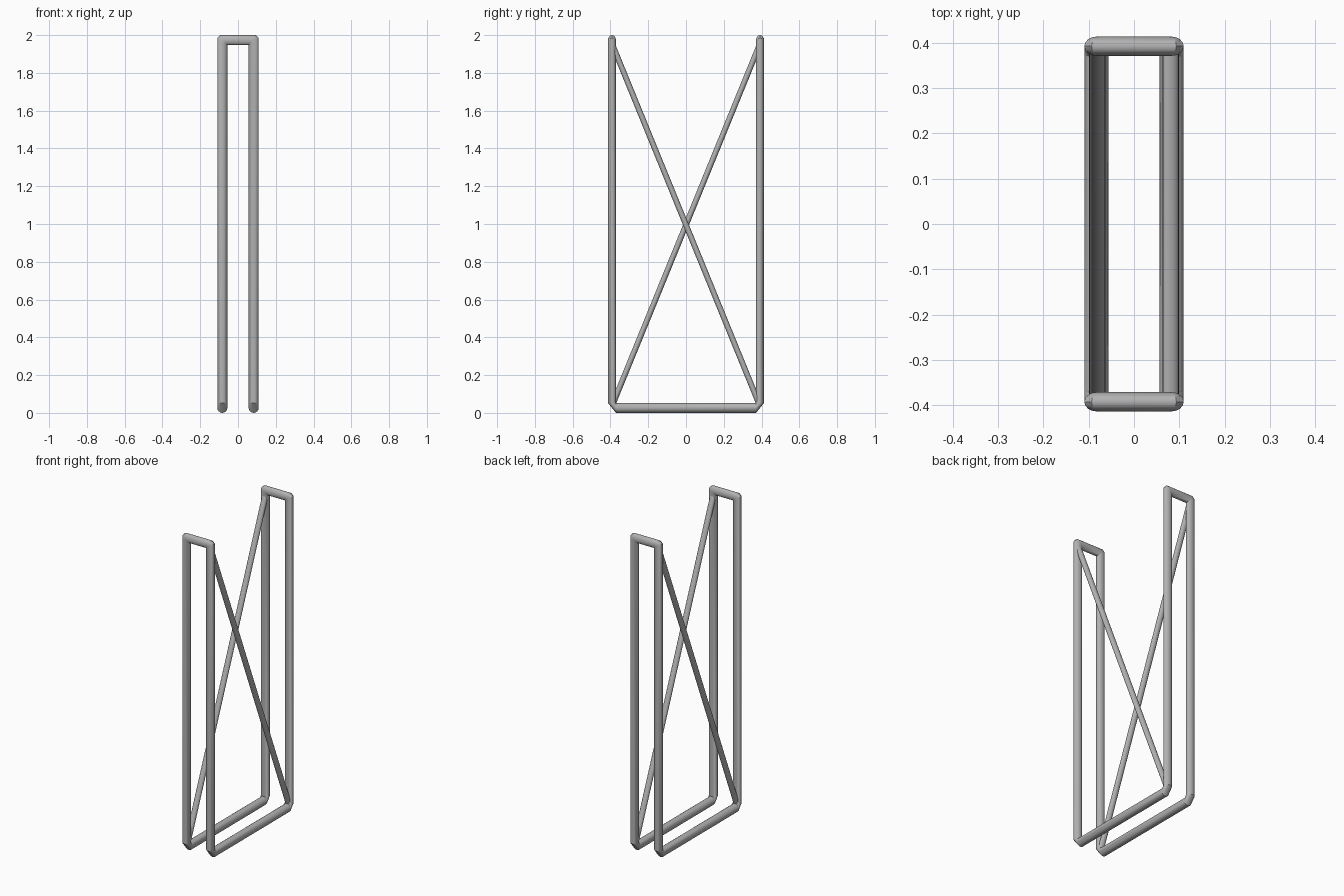
import bpy, bmesh, math
from mathutils import Vector

cube = bpy.data.objects.get("Cube")
if cube:
    bpy.data.objects.remove(cube, do_unlink=True)

R = 0.0265           # frame tube radius
BRACE_R = 0.018      # diagonal brace radius
FLAT = 0.8           # tubes are slightly flattened front to back
X, Y = 0.083, 0.392  # tube centre lines
LOW, HIGH = R, 2 - R
SIDES = 16

steel = bpy.data.materials.new("grey_steel")
steel.use_nodes = True
colour = (0.45, 0.45, 0.45, 1)
steel.diffuse_color = colour
steel.node_tree.nodes["Principled BSDF"].inputs["Base Color"].default_value = colour


def finish(name, bm):
    """Flatten, shade and link a tube mesh."""
    for v in bm.verts:
        v.co.y *= FLAT
    bmesh.ops.recalc_face_normals(bm, faces=bm.faces)
    mesh = bpy.data.meshes.new(name)
    bm.to_mesh(mesh)
    bm.free()
    mesh.materials.append(steel)
    obj = bpy.data.objects.new(name, mesh)
    bpy.context.collection.objects.link(obj)
    bpy.ops.object.select_all(action='DESELECT')
    obj.select_set(True)
    bpy.context.view_layer.objects.active = obj
    bpy.ops.object.shade_smooth_by_angle(angle=math.radians(32))
    return obj


def skin(bm, a, b):
    for i in range(SIDES):
        j = (i + 1) % SIDES
        bm.faces.new((a[i], a[j], b[j], b[i]))


def elbow_rings(bm, corner, to_prev, to_next, cut):
    """Two rings sharing the inner corner, leaving an outer chamfer of size cut."""
    side = to_prev.cross(to_next)
    rings = []
    for axis, inward in ((to_prev, to_next), (to_next, to_prev)):
        ring = []
        for i in range(SIDES):
            a = 2 * math.pi * i / SIDES
            u = R * math.cos(a)
            t = (u + R) / (2 * R)
            slide = R * t + (cut - R) * (1 - t)
            ring.append(bm.verts.new(corner + inward * u + side * R * math.sin(a) + axis * slide))
        rings.append(ring)
    skin(bm, rings[0], rings[1])
    return rings


def bridge(bm, a, b):
    """Join straight runs, matching each point to its neighbour across the run."""
    run = (sum((v.co for v in b), Vector()) - sum((v.co for v in a), Vector())).normalized()

    def flat(v):
        return v.co - run * v.co.dot(run)
    skin(bm, a, [min(b, key=lambda w: (flat(w) - flat(v)).length) for v in a])


# Continuous bent tube: two uprights, top bar, two uprights, joined by floor rails
half = [(X, -Y, LOW), (X, -Y, HIGH), (-X, -Y, HIGH), (-X, -Y, LOW)]
path = [Vector((x, y / FLAT, z)) for x, y, z in half + [(-x, -y, z) for x, y, z in half]]
bm = bmesh.new()
elbows = []
for i, p in enumerate(path):
    to_prev = (path[i - 1] - p).normalized()
    to_next = (path[(i + 1) % len(path)] - p).normalized()
    cut = 0.016 if p.z > 1 else 2 * R
    elbows.append(elbow_rings(bm, p, to_prev, to_next, cut))
for i, rings in enumerate(elbows):
    bridge(bm, rings[1], elbows[(i + 1) % len(elbows)][0])
finish("tube_frame", bm)

# Diagonal braces, one on each side, leaning opposite ways
for name, s in (("left_brace", 1), ("right_brace", -1)):
    top = Vector((s * 0.081, -s * 0.39 / FLAT, 1.95))
    foot = Vector((s * 0.081, s * 0.388 / FLAT, 0.045))
    bm = bmesh.new()
    bmesh.ops.create_cone(bm, cap_ends=True, segments=SIDES, radius1=BRACE_R,
                          radius2=BRACE_R, depth=(top - foot).length)
    turn = (top - foot).to_track_quat('Z', 'Y')
    for v in bm.verts:
        v.co = turn @ v.co + (top + foot) / 2
    finish(name, bm)
